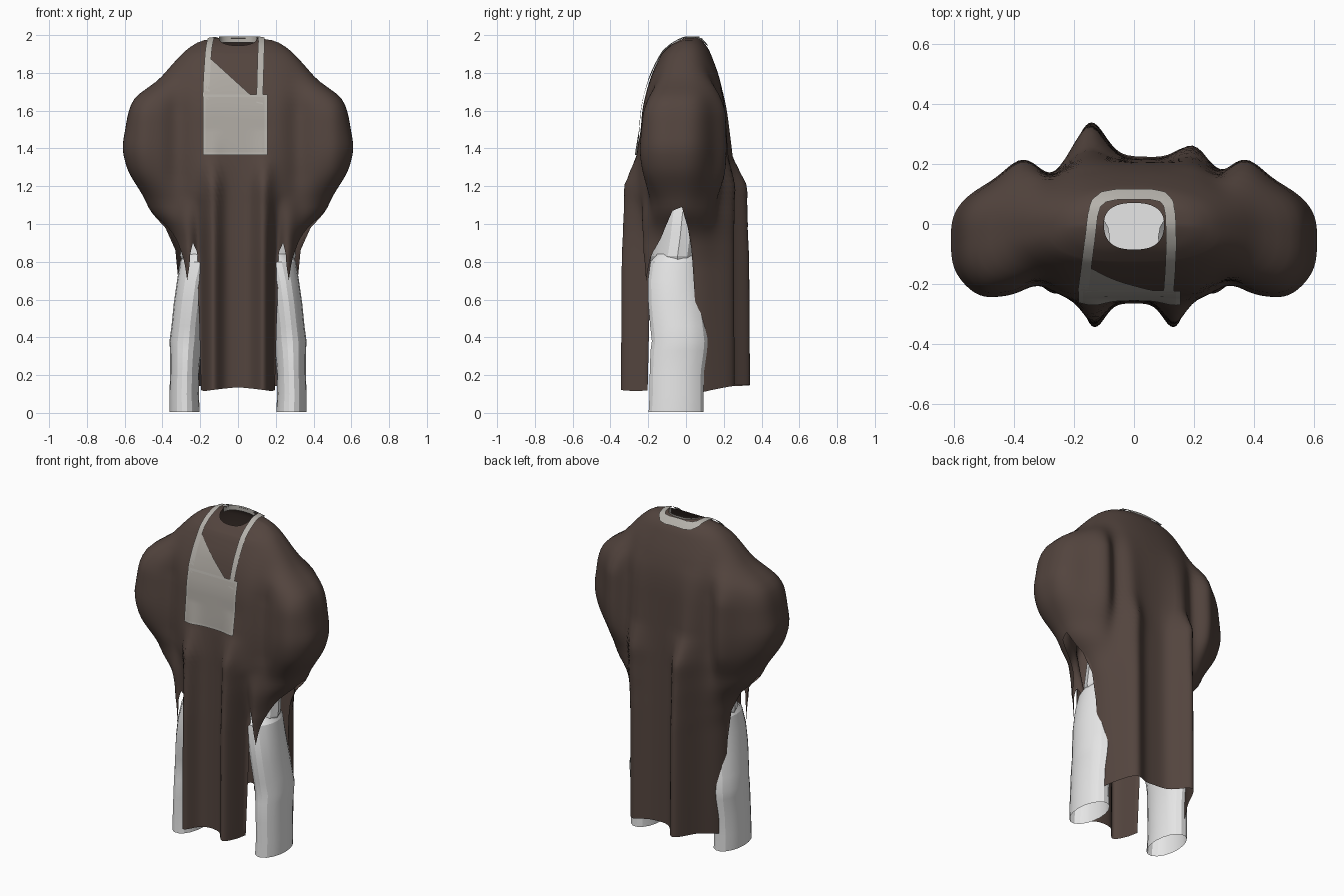
import bpy, bmesh, math
from mathutils import Vector
from mathutils.bvhtree import BVHTree

if "Cube" in bpy.data.objects:
    bpy.data.objects.remove(bpy.data.objects["Cube"], do_unlink=True)


def material(name, r, g, b):
    m = bpy.data.materials.new(name)
    m.use_nodes = True
    m.diffuse_color = (r, g, b, 1)
    bsdf = m.node_tree.nodes["Principled BSDF"]
    bsdf.inputs["Base Color"].default_value = (r, g, b, 1)
    bsdf.inputs["Roughness"].default_value = 0.9
    return m


BROWN = material("dark brown cloth", 0.086, 0.058, 0.048)
GREY = material("warm grey patch", 0.42, 0.395, 0.36)
TRIM = material("pale grey trim", 0.46, 0.44, 0.405)
WHITE = material("white trousers", 0.8, 0.8, 0.8)


def finish(name, bm, mats, angle=60):
    me = bpy.data.meshes.new(name)
    bm.to_mesh(me)
    ob = bpy.data.objects.new(name, me)
    bpy.context.collection.objects.link(ob)
    for m in mats:
        me.materials.append(m)
    bpy.ops.object.select_all(action="DESELECT")
    ob.select_set(True)
    bpy.context.view_layer.objects.active = ob
    bpy.ops.object.shade_smooth_by_angle(angle=math.radians(angle))
    return ob


def bridge(bm, rows, closed=True):
    """Quads between consecutive rows of vertices."""
    for a, b in zip(rows, rows[1:]):
        n = len(a)
        for i in range(n if closed else n - 1):
            j = (i + 1) % n
            bm.faces.new((a[i], b[i], b[j], a[j]))


def lerp(keys, v):
    """Piecewise linear lookup, keys sorted upwards."""
    if v <= keys[0][0]:
        return keys[0][1]
    for (a, p), (b, q) in zip(keys, keys[1:]):
        if v <= b:
            return p + (q - p) * (v - a) / (b - a)
    return keys[-1][1]


def soft(keys, z):
    d = min(0.035, max(0, TOP - z) * 0.4)
    return sum(lerp(keys, z + k * d) for k in (-1, -0.5, 0, 0.5, 1)) / 5


def bump(x, centre, width):
    return math.exp(-((x - centre) / width) ** 2)


# Robe profiles: half width, depths and squareness by height
TOP, HEM = 1.985, 0.13
WIDTH = [(0.1, 0.31), (0.8, 0.32), (0.93, 0.35), (1.0, 0.4), (1.06, 0.465), (1.13, 0.49),
         (1.28, 0.585), (1.4, 0.615), (1.6, 0.58), (1.68, 0.545), (1.75, 0.43), (1.82, 0.37),
         (1.92, 0.28), (1.97, 0.2), (TOP, 0.1)]
FRONT = [(0.1, 0.265), (0.8, 0.26), (1.2, 0.255), (1.4, 0.245), (1.6, 0.23), (1.7, 0.21),
         (1.8, 0.18), (1.93, 0.115), (TOP, 0.085)]
BACK = [(0.1, 0.225), (1.2, 0.215), (1.4, 0.21), (1.6, 0.205), (1.7, 0.195), (1.8, 0.17),
        (1.93, 0.12), (TOP, 0.07)]
POWER = [(0.85, 2.5), (1.1, 2.1), (1.35, 3.0), (1.6, 3.2), (1.8, 2.5)]
# Hem height by angle: front centre, side opening, back centre
HEMLINE = [(-90, 0.135), (-60, 0.115), (-56, 0.12), (-54, 0.85), (-50, 0.9), (-44, 0.84),
           (-36, 0.7), (-29, 0.84), (-18, 0.98), (-8, 1.07), (2, 1.09), (7, 0.95),
           (11, 0.6), (16, 0.25), (20, 0.11), (50, 0.14), (90, 0.155)]


def cloth_y(x, z, back):
    """Depth of the draped cloth at a place on its front or back."""
    p, w, side = soft(POWER, z), soft(WIDTH, z), abs(x)
    rim = max(0, 1 - (side / w) ** p) ** (1 / p)
    mid = lerp([(0.95, 0), (1.25, 1), (1.6, 1), (1.85, 0)], z)
    if back:
        low = lerp([(0.8, 1), (1.2, 0.85), (1.35, 0.3), (1.75, 0)], z)
        folds = low * (0.14 * bump(x, -0.15, 0.07) + 0.075 * bump(x, 0.2, 0.07))
        folds += mid * (0.045 * bump(side, 0.38, 0.07) - 0.03 * bump(side, 0.28, 0.05))
        y = (soft(BACK, z) + folds) * rim
    else:
        low = lerp([(0.8, 1), (1.2, 0.8), (1.36, 0.15), (1.5, 0)], z)
        edge = lerp([(0.85, 1), (1.15, 0)], z)
        folds = low * 0.095 * bump(side, 0.135, 0.05)
        folds += mid * (0.025 * bump(side, 0.52, 0.07) - 0.045 * bump(side, 0.32, 0.07))
        hang = edge * (0.05 * bump(side, 0.28, 0.04) - 0.065 * bump(side, 0.205, 0.03))
        y = -(soft(FRONT, z) + folds + hang) * rim
    return y - 0.05 * (side / 0.6) ** 2


# Draped robe
levels = [TOP - 0.012 * i for i in range(8)]
while levels[-1] > HEM:
    levels.append(levels[-1] - 0.03)
columns = 180
bm = bmesh.new()
rows = []
for level in levels:
    row = []
    for i in range(columns):
        t = math.tau * i / columns
        c, s = math.cos(t), math.sin(t)
        z = max(level, lerp(HEMLINE, math.degrees(math.asin(max(-1, min(1, s))))))
        x = math.copysign(abs(c) ** (2 / soft(POWER, z)), c) * soft(WIDTH, z)
        y = cloth_y(x, z, s > 0)
        z -= 0.04 * max(0, -s) * max(0, (z - 1.9) / 0.085)
        row.append(bm.verts.new((x, y, z)))
    rows.append(row)
bridge(bm, rows)
bmesh.ops.remove_doubles(bm, verts=bm.verts, dist=0.0004)
bmesh.ops.dissolve_degenerate(bm, edges=bm.edges, dist=0.0004)
bmesh.ops.recalc_face_normals(bm, faces=bm.faces)
robe_tree = BVHTree.FromBMesh(bm)
finish("draped_robe", bm, [BROWN], 80)


# Chest patches laid on the cloth, spanned between a left and a right edge
def patch(name, z0, z1, left, right, border, n=24):
    bm = bmesh.new()
    rows = []
    for j in range(n + 1):
        z = z1 + (z0 - z1) * j / n
        a, b = left(z), right(z)
        xs = [a + (b - a) * i / n for i in range(n + 1)]
        rows.append([bm.verts.new((x, cloth_y(x, z, False) - 0.009, z)) for x in xs])
    bridge(bm, rows, closed=False)
    for i, f in enumerate(bm.faces):
        r, c = divmod(i, n)
        f.material_index = int(border and (min(r, c) < 1 or max(r, c) > n - 2))
    finish(name, bm, [GREY, TRIM])


patch("chest_pocket", 1.365, 1.685, lambda z: -0.185, lambda z: 0.155, True)
patch("chest_flap", 1.685, 1.87, lambda z: -0.18 + 0.15 * (z - 1.685),
      lambda z: 0.065 - 1.1 * (z - 1.685), False)

# Neck strap: a ribbon dropped onto the robe from above
guide = [(-0.17, -0.218), (-0.16, -0.15), (-0.148, -0.06), (-0.136, 0.03), (-0.125, 0.065),
         (-0.1, 0.085), (-0.06, 0.092), (0.06, 0.092), (0.095, 0.085), (0.113, 0.065),
         (0.12, 0.03), (0.124, -0.06), (0.12, -0.15), (0.115, -0.224)]
path = []
for a, b in zip(guide, guide[1:]):
    path += [Vector(a).lerp(Vector(b), k / 6) for k in range(6)]
path.append(Vector(guide[-1]))
bm = bmesh.new()
rows = []
for i, p in enumerate(path):
    d = (path[min(i + 1, len(path) - 1)] - path[max(i - 1, 0)]).normalized()
    side = Vector((-d.y, d.x)) * 0.017
    row = []
    for k in (-1, -0.4, 0.4, 1):
        q = p + side * k
        hit, normal, _, _ = robe_tree.ray_cast(Vector((q.x, q.y, 3)), Vector((0, 0, -1)))
        if hit is None:
            hit, normal = Vector((q.x, q.y, TOP)), Vector((0, 0, 1))
        normal = normal if normal.z > 0 else -normal
        row.append(bm.verts.new(hit + normal * 0.009))
    rows.append(row)
bridge(bm, rows, closed=False)
finish("neck_strap", bm, [TRIM])

# Collar band lining the back of the neck opening
bm = bmesh.new()
arc = [math.pi * i / 24 for i in range(25)]
rows = [[bm.verts.new((math.copysign(abs(math.cos(t)) ** 0.8, math.cos(t)) * 0.1,
                       0.072 * math.sin(t) ** 0.8, z)) for t in arc] for z in (1.993, 1.962)]
bridge(bm, rows, closed=False)
finish("neck_band", bm, [TRIM])


# Trousers: each ring is height, centre x, centre y, half width, half depth
def tube(name, rings, cap=False, sides=18):
    bm = bmesh.new()
    rows = []
    for z, cx, cy, rx, ry in rings:
        turn = [math.tau * i / sides for i in range(sides)]
        rows.append([bm.verts.new((cx + rx * math.cos(t), cy + ry * math.sin(t), z)) for t in turn])
    bridge(bm, rows)
    if cap:
        bm.faces.new(rows[0])
    bmesh.ops.recalc_face_normals(bm, faces=bm.faces)
    finish(name, bm, [WHITE], 18)


leg = [(0.005, 0.283, -0.052, 0.08, 0.148), (0.1, 0.285, -0.05, 0.078, 0.145),
       (0.22, 0.282, -0.048, 0.077, 0.146), (0.33, 0.278, -0.038, 0.082, 0.152),
       (0.38, 0.275, -0.033, 0.088, 0.15), (0.46, 0.268, -0.042, 0.084, 0.15),
       (0.58, 0.255, -0.055, 0.085, 0.147), (0.7, 0.238, -0.062, 0.085, 0.142),
       (0.8, 0.215, -0.055, 0.092, 0.135), (0.85, 0.18, -0.045, 0.1, 0.1)]
for name, sign in (("left_trouser_leg", 1), ("right_trouser_leg", -1)):
    tube(name, [(z, sign * cx, cy, rx, ry) for z, cx, cy, rx, ry in leg])
tube("trouser_hips", [(0.74, 0, -0.015, 0.14, 0.105), (0.79, 0, -0.045, 0.29, 0.14),
                      (0.83, 0, -0.045, 0.306, 0.15), (0.94, 0, -0.03, 0.302, 0.148),
                      (1.04, 0, -0.02, 0.295, 0.145), (1.12, 0, -0.01, 0.28, 0.135)], cap=True)
